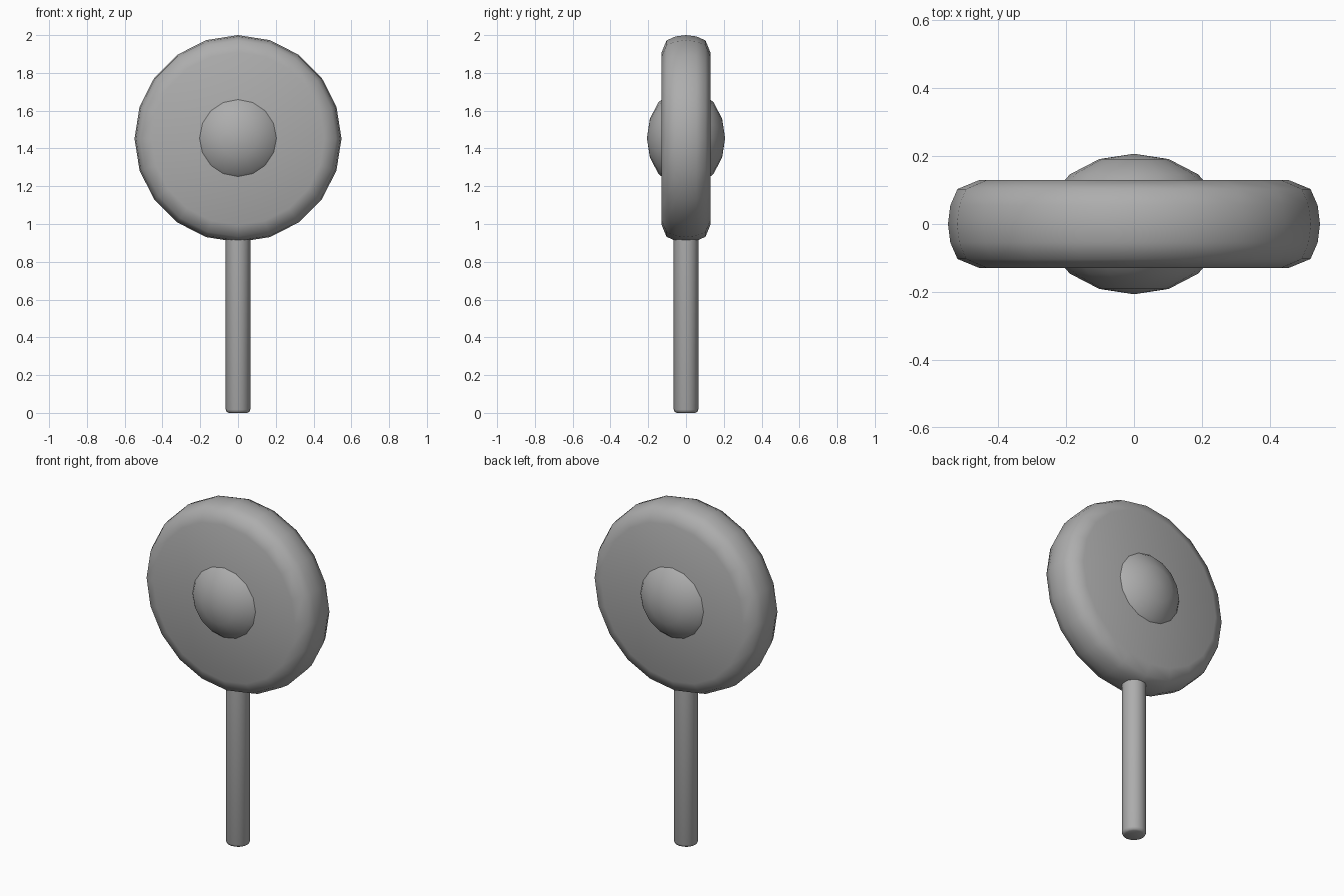
import bpy, bmesh
from math import sin, cos, pi, radians

if "Cube" in bpy.data.objects:
    bpy.data.objects.remove(bpy.data.objects["Cube"])

# Dark grey finish
grey = bpy.data.materials.new("dark_grey")
grey.diffuse_color = (0.42, 0.42, 0.42, 1)
grey.use_nodes = True
grey.node_tree.nodes["Principled BSDF"].inputs["Base Color"].default_value = grey.diffuse_color


def lathe(name, profile, sides, along_y=False, z=0.0, angle=60):
    """Spin (radius, height) points round z, or round y when along_y is set."""
    bm = bmesh.new()
    rings = []
    for r, h in profile:
        ring = []
        for i in range(sides if r else 1):
            a = 2 * pi * i / sides
            p = (r * sin(a), h, r * cos(a) + z) if along_y else (r * cos(a), r * sin(a), h + z)
            ring.append(bm.verts.new(p))
        rings.append(ring)
    for a, b in zip(rings, rings[1:]):
        for i in range(sides):
            j = (i + 1) % sides
            quad = [a[i % len(a)], a[j % len(a)], b[j % len(b)], b[i % len(b)]]
            bm.faces.new(list(dict.fromkeys(quad)))
    bmesh.ops.recalc_face_normals(bm, faces=bm.faces)
    mesh = bpy.data.meshes.new(name)
    bm.to_mesh(mesh)
    bm.free()
    mesh.materials.append(grey)
    ob = bpy.data.objects.new(name, mesh)
    bpy.context.collection.objects.link(ob)
    bpy.context.view_layer.objects.active = ob
    ob.select_set(True)
    bpy.ops.object.shade_smooth_by_angle(angle=radians(angle))
    ob.select_set(False)
    return ob


CENTRE = 1.452

# Thick disc with a rounded rim
rim = [(0, 0.129), (0.457, 0.129), (0.52, 0.103), (0.541, 0.055), (0.548, 0)]
lathe("disc_head", rim + [(r, -y) for r, y in rim[-2::-1]], 20, True, CENTRE)

# Flattened ball poking out of both faces
ball = [(0.267 * sin(pi * k / 8) if 0 < k < 8 else 0, 0.207 * cos(pi * k / 8)) for k in range(9)]
lathe("centre_bulge", ball, 16, True, CENTRE + 0.003)

# Stick with a small rounded foot
lathe("stick", [(0, 0), (0.05, 0), (0.06, 0.005), (0.065, 0.017), (0.065, 1.0), (0, 1.0)], 16)
